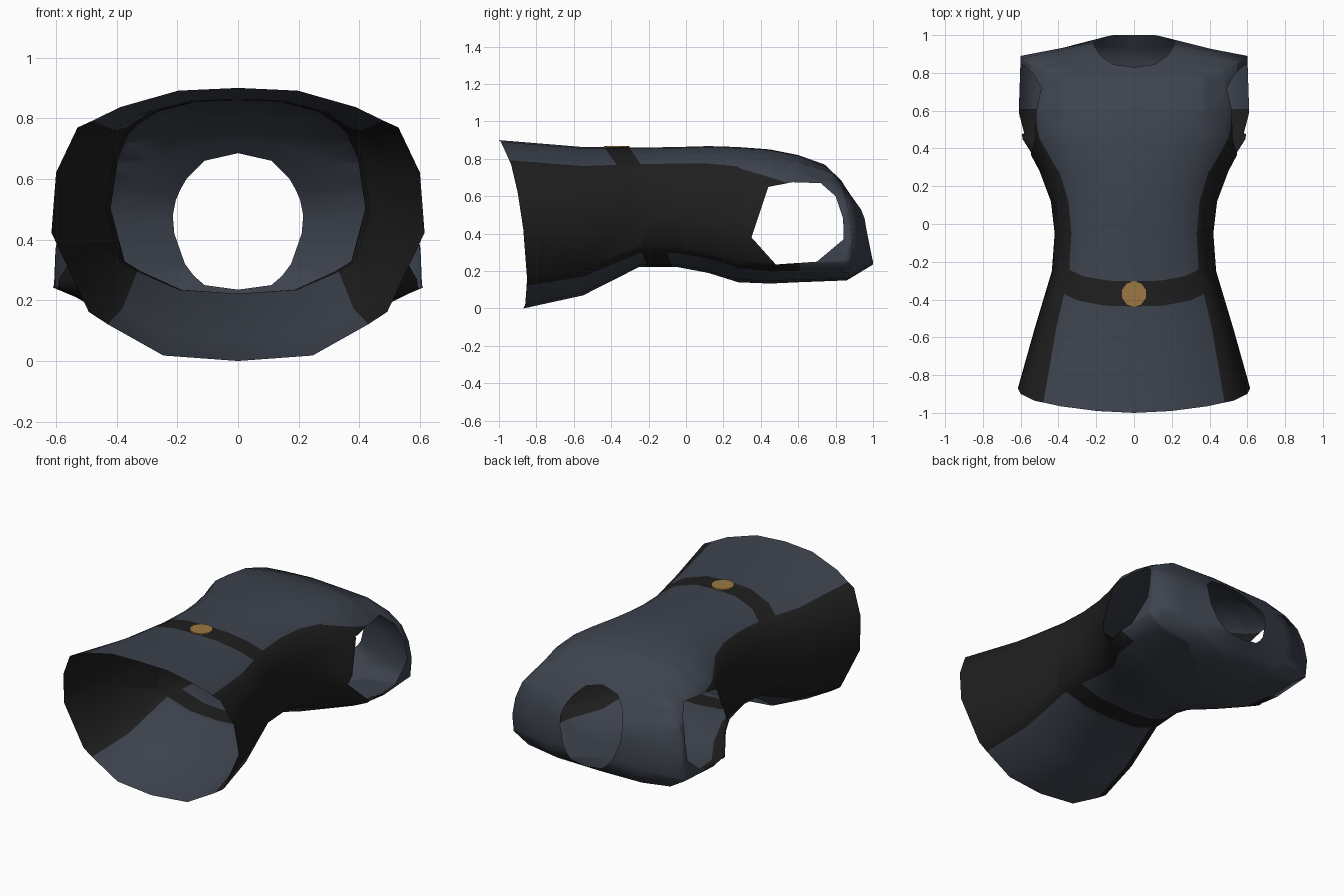
import bpy, bmesh, math
from mathutils import Vector

if "Cube" in bpy.data.objects:
    bpy.data.objects.remove(bpy.data.objects["Cube"])


def mat(name, rgb):
    m = bpy.data.materials.new(name)
    m.diffuse_color = (*rgb, 1)
    m.use_nodes = True
    m.node_tree.nodes["Principled BSDF"].inputs["Base Color"].default_value = m.diffuse_color
    return m


slate = mat("slate_cloth", (0.047, 0.056, 0.076))
black = mat("black_leather", (0.0135, 0.0135, 0.0135))
brass = mat("brass", (0.33, 0.185, 0.054))

# Half cross-sections (x, z), chest centre round to back centre, normalised
WAIST = [(0, 1), (.32, .99), (.63, .93), (.78, .88), (.86, .855), (.975, .69),
         (1, .47), (.80, .18), (.70, .135), (.40, .02), (0, 0)]
CHEST = [(0, 1), (.30, .995), (.60, .95), (.80, .84), (.855, .78), (.90, .70),
         (1, .40), (1, .15), (.84, .09), (.50, .02), (0, 0)]
HEM_Y = [-1, -.99, -.965, -.945, -.935, -.90, -.87, -.85, -.852, -.86, -.87]
# Rings: y, half width, top z, bottom z, blend to chest section
RINGS = [(-.55, .525, .863, .07, .2), (-.25, .435, .86, .222, .45),
         (-.05, .42, .863, .222, .45), (.12, .44, .868, .19, .45),
         (.28, .50, .863, .14, .6), (.45, .59, .85, .133, 1),
         (.60, .61, .82, .14, 1)]
SHOULDER = [(0, .74, .77), (.19, .75, .755), (.36, .79, .72), (.48, .83, .65),
            (.55, .86, .57), (.585, .88, .47), (.60, .89, .36),
            (.60, .875, .25), (.50, .872, .19), (.30, .87, .16), (0, .86, .15)]
NECK = [(0, .83, .685), (.11, .845, .66), (.17, .885, .60), (.19, .91, .565),
        (.205, .935, .53), (.215, .955, .48), (.21, .965, .42),
        (.175, .985, .32), (.145, .993, .28), (.11, 1, .25), (0, 1, .235)]
ARMHOLE = [(.35, .38), (.44, .65), (.57, .675), (.72, .67), (.80, .60),
           (.84, .48), (.843, .37), (.70, .25), (.48, .235)]

halves = [[(x * .615, y, z * .90) for (x, z), y in zip(WAIST, HEM_Y)]]
for y, w, top, bot, t in RINGS:
    half = []
    for a, b in zip(WAIST, CHEST):
        x = a[0] + (b[0] - a[0]) * t
        z = a[1] + (b[1] - a[1]) * t
        half.append((x * w, y, bot + z * (top - bot)))
    halves.append(half)
halves += [SHOULDER,
           [Vector(a).lerp(Vector(b), .5) for a, b in zip(SHOULDER, NECK)],
           NECK]

# Vest shell: loft mirrored rings from hem to neck, dark side panels
bm = bmesh.new()
rows = []
for h in halves:
    ring = list(h) + [(-p[0], p[1], p[2]) for p in reversed(h[1:-1])]
    rows.append([bm.verts.new(p) for p in ring])
n = len(rows[0])
for r0, r1 in zip(rows, rows[1:]):
    for c in range(n):
        d = (c + 1) % n
        f = bm.faces.new((r0[c], r0[d], r1[d], r1[c]))
        f.material_index = 1 if 3 <= min(c, n - 1 - c) <= 7 else 0
        f.smooth = True
bmesh.ops.recalc_face_normals(bm, faces=bm.faces)


def cut(point, normal, pick=lambda f: True):
    faces = [f for f in bm.faces if pick(f)]
    geom = set(faces)
    for f in faces:
        geom.update(f.edges)
        geom.update(f.verts)
    bmesh.ops.bisect_plane(bm, geom=list(geom), dist=1e-5,
                           plane_co=point, plane_no=normal)


# Armholes: cut along each edge, then drop the faces inside
def on_side(f):
    c = f.calc_center_median()
    return abs(c.x) > .3 and c.y > .2


planes = []
for (y0, z0), (y1, z1) in zip(ARMHOLE, ARMHOLE[1:] + ARMHOLE[:1]):
    p, no = Vector((0, y0, z0)), Vector((0, z1 - z0, y0 - y1)).normalized()
    planes.append((p, no))
    cut(p, no, on_side)
inside = []
for f in bm.faces:
    c = f.calc_center_median()
    if on_side(f) and all((c - p).dot(no) > 0 for p, no in planes):
        inside.append(f)
bmesh.ops.delete(bm, geom=inside, context='FACES')

# Side panels taper towards the armholes
tip = Vector((0, .27, .755))
tip_no = Vector((0, .085, .28)).normalized()
cut(tip, tip_no, on_side)
cut(Vector((0, .61, 0)), Vector((0, 1, 0)))
for f in bm.faces:
    c = f.calc_center_median()
    if c.y > .61 or (c.y > .2 and (c - tip).dot(tip_no) > 0):
        f.material_index = 0


# Belt: slanted band, steeper across the front than the back
def front(f):
    return f.calc_center_median().z > .6


def back(f):
    return f.calc_center_median().z < .4


for mid, slope, pick in (((0, -.37, .861), .7, front),
                         ((0, -.14, .222), .37, back)):
    mid, no = Vector(mid), Vector((0, 1, slope)).normalized()
    for s in (-1, 1):
        cut(mid + Vector((0, s * .066, 0)), no, pick)
    for f in bm.faces:
        off = (f.calc_center_median() - mid).dot(no)
        if pick(f) and abs(off) < .066 * no.y:
            f.material_index = 1

me = bpy.data.meshes.new("vest")
bm.to_mesh(me)
bm.free()
for m in (slate, black):
    me.materials.append(m)
vest = bpy.data.objects.new("vest", me)
bpy.context.collection.objects.link(vest)

# Buckle plate
bpy.ops.mesh.primitive_cylinder_add(vertices=10, radius=.069, depth=.008,
                                    location=(0, -.37, .864))
buckle = bpy.context.object
buckle.name = "buckle"
buckle.data.materials.append(brass)
